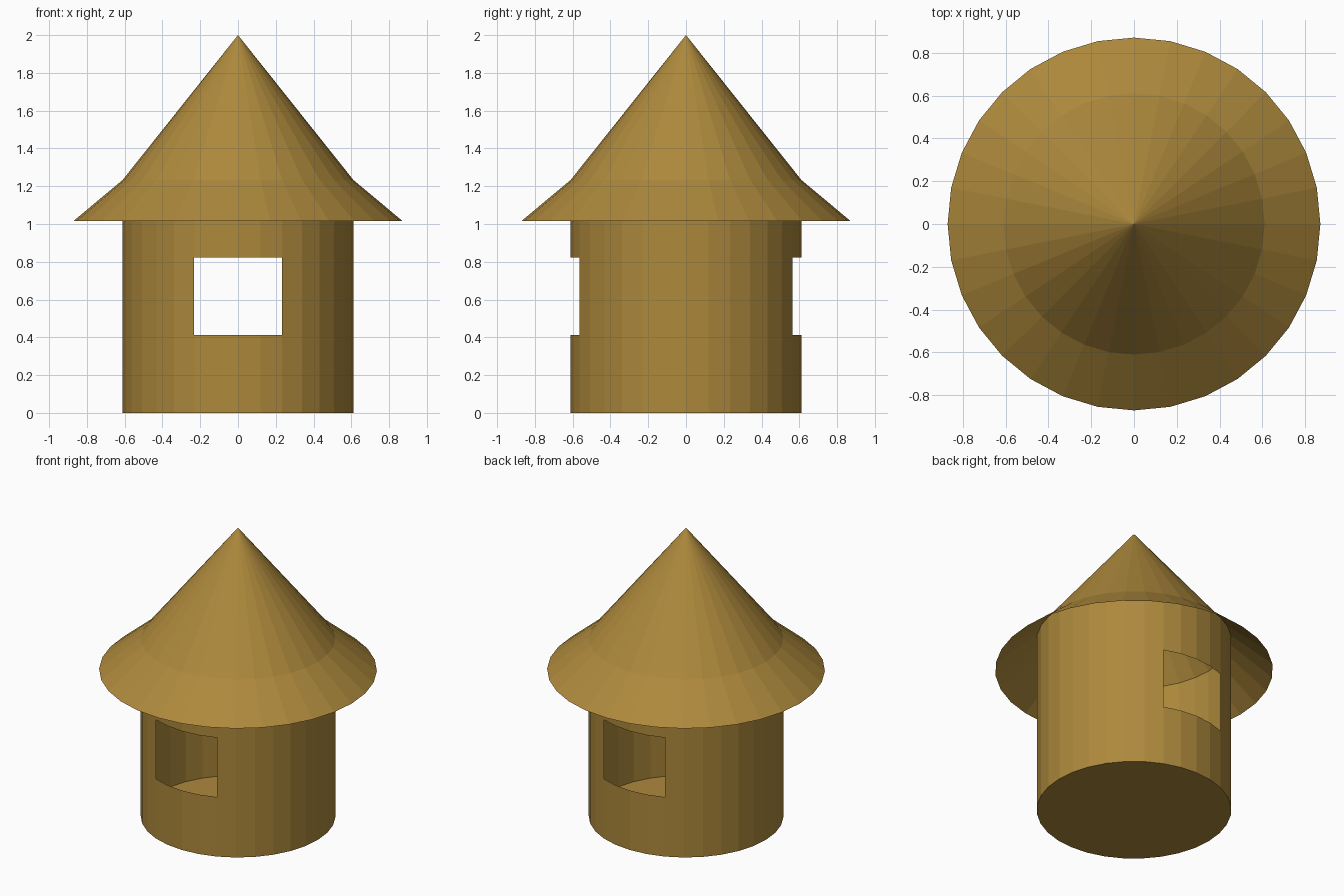
import bpy, bmesh
from math import sin, cos, pi

if "Cube" in bpy.data.objects:
    bpy.data.objects.remove(bpy.data.objects["Cube"])

SIDES = 32

mat = bpy.data.materials.new("thatch_brown")
mat.diffuse_color = (0.42, 0.25, 0.045, 1)
mat.use_nodes = True
mat.node_tree.nodes["Principled BSDF"].inputs["Base Color"].default_value = mat.diffuse_color


def revolve(name, profile, cap_bottom=False, skip=lambda row, col: False):
    """Spin a (radius, z) profile, listed bottom to top, into a flat-faced shell."""
    bm = bmesh.new()
    rings = []
    for r, z in profile:
        if r == 0:
            rings.append([bm.verts.new((0, 0, z))] * SIDES)
        else:
            rings.append([bm.verts.new((r * cos(2 * pi * i / SIDES), r * sin(2 * pi * i / SIDES), z))
                          for i in range(SIDES)])
    for row, (low, high) in enumerate(zip(rings, rings[1:])):
        for i in range(SIDES):
            if skip(row, i):
                continue
            j = (i + 1) % SIDES
            corners = [low[i], low[j], high[j], high[i]]
            bm.faces.new(list(dict.fromkeys(corners)))
    if cap_bottom:
        bm.faces.new(rings[0][::-1])
    mesh = bpy.data.meshes.new(name)
    bm.to_mesh(mesh)
    bm.free()
    mesh.materials.append(mat)
    obj = bpy.data.objects.new(name, mesh)
    bpy.context.collection.objects.link(obj)
    return obj


def is_window(row, col):
    # four panels of the middle band, on the back (+y) and front (-y)
    return row == 1 and col % (SIDES // 2) in (6, 7, 8, 9)


# Thin hollow round wall with a floor and two window openings
revolve("round_wall", [(0.611, 0), (0.611, 0.412), (0.611, 0.823), (0.611, 1.233)],
        cap_bottom=True, skip=is_window)

# Open conical roof with a flared eave
revolve("cone_roof", [(0.872, 1.015), (0.611, 1.233), (0, 2.0)])
